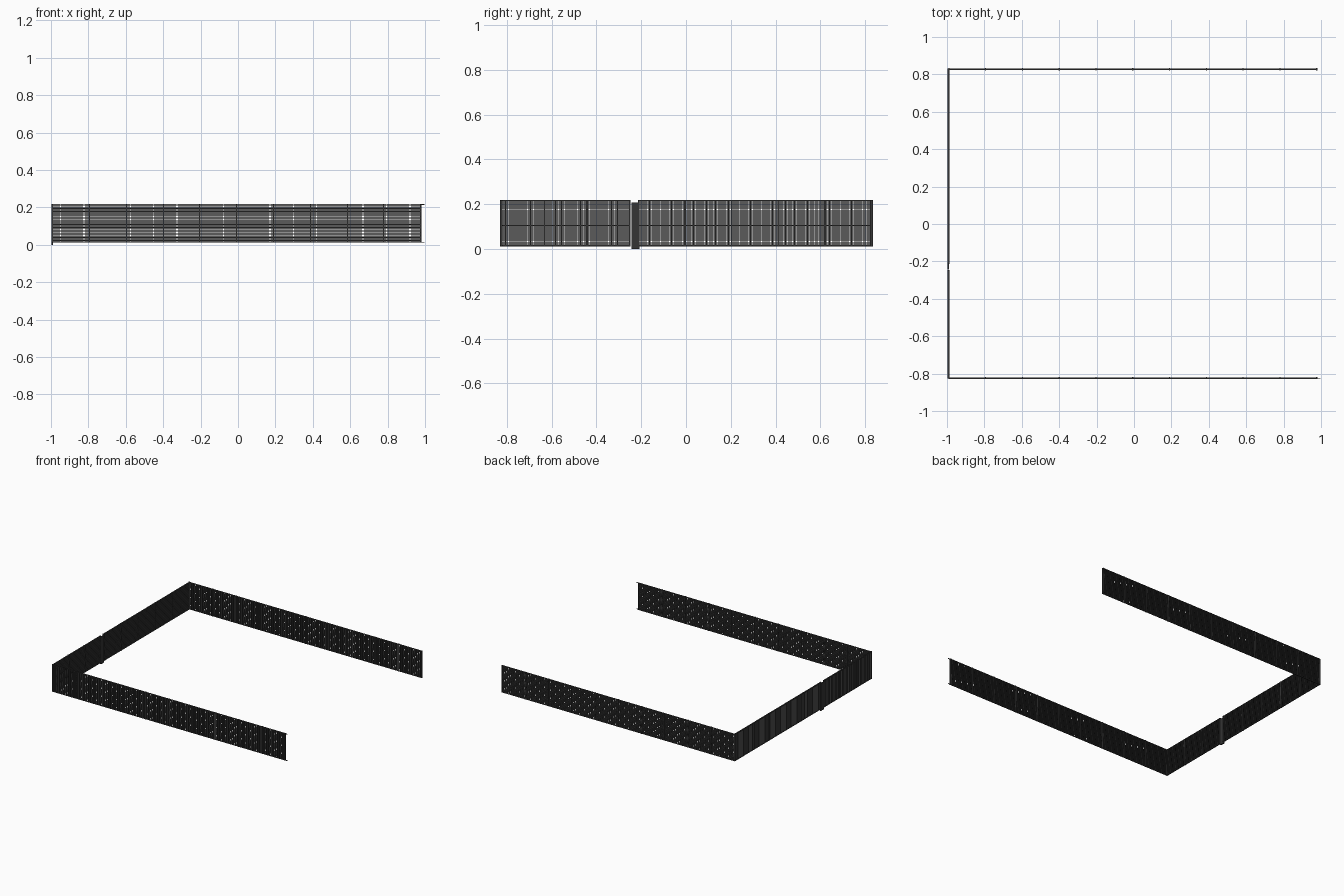
import bpy, bmesh
from mathutils import Vector

if "Cube" in bpy.data.objects:
    bpy.data.objects.remove(bpy.data.objects["Cube"])

dark = bpy.data.materials.new("dark_steel")
dark.diffuse_color = (0.035, 0.035, 0.035, 1)
dark.use_nodes = True
dark.node_tree.nodes["Principled BSDF"].inputs["Base Color"].default_value = dark.diffuse_color
Z0, Z1 = 0.012, 0.218


def box(bm, lo, hi):
    c = [(a + b) / 2 for a, b in zip(lo, hi)]
    verts = bmesh.ops.create_cube(bm, size=1)["verts"]
    for v in verts:
        v.co = Vector([c[i] + v.co[i] * (hi[i] - lo[i]) for i in range(3)])


def finish(bm, name):
    me = bpy.data.meshes.new(name)
    bm.to_mesh(me)
    bm.free()
    me.materials.append(dark)
    ob = bpy.data.objects.new(name, me)
    bpy.context.collection.objects.link(ob)


def run(name, axis, stops, offset):
    """Mesh fence along an axis with a post at every stop."""
    def bar(bm, a0, a1, d0, d1, z0, z1):
        lo, hi = (a0, offset + d0, z0), (a1, offset + d1, z1)
        if axis == 1:
            lo, hi = (lo[1], lo[0], z0), (hi[1], hi[0], z1)
        box(bm, lo, hi)

    # dense welded mesh, horizontal wires behind vertical wires
    bm = bmesh.new()
    for a, b in zip(stops, stops[1:]):
        n, m = 36, 50
        for i in range(n):
            p = a + (b - a) * (i + 0.5) / n
            bar(bm, p - 0.0013, p + 0.0013, -0.003, 0, Z0, Z1)
        for j in range(m + 1):
            z = Z0 + 0.001 + (Z1 - Z0 - 0.002) * j / m
            bar(bm, a, b, 0, 0.0025, z - 0.001, z + 0.001)
    finish(bm, name + "_mesh")

    # posts and edge rails
    bm = bmesh.new()
    for s in stops:
        bar(bm, s - 0.003, s + 0.003, -0.006, 0.006, Z0, Z1 + 0.001)
    for z in (Z0, Z1 - 0.003):
        bar(bm, stops[0], stops[-1], -0.0045, 0.0045, z, z + 0.003)
    finish(bm, name + "_frame")


def spaced(a, b, n):
    return [a + (b - a) * i / n for i in range(n + 1)]


run("front_fence", 0, spaced(-0.99, 0.977, 10), -0.824)
run("back_fence", 0, spaced(-0.99, 0.977, 10), 0.828)
run("left_fence_long", 1, spaced(-0.212, 0.828, 5), -0.992)
run("left_fence_short", 1, spaced(-0.824, -0.25, 3), -0.992)

# narrow closing panel with a foot between the two left runs
bm = bmesh.new()
box(bm, (-0.997, -0.244, 0.0), (-0.988, -0.208, 0.208))
finish(bm, "gate_post")

# small end bracket on the open end of the front fence
bm = bmesh.new()
box(bm, (0.977, -0.827, Z0), (0.997, -0.823, Z0 + 0.004))
box(bm, (0.977, -0.827, Z1 - 0.004), (0.997, -0.823, Z1))
finish(bm, "end_bracket")
